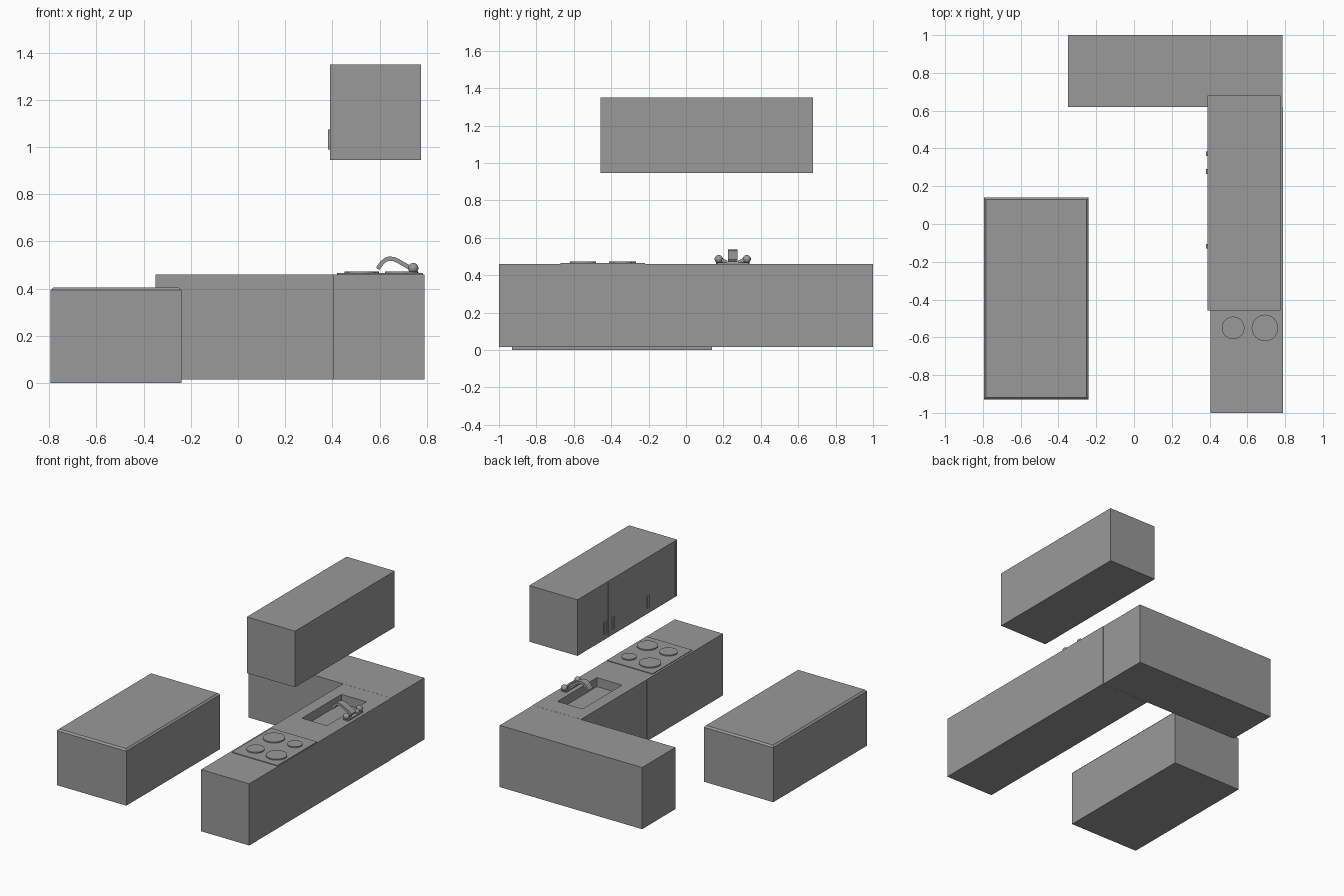
import bpy, bmesh, math
from mathutils import Matrix, Vector

if "Cube" in bpy.data.objects:
    bpy.data.objects.remove(bpy.data.objects["Cube"])

GREY = (0.32, 0.32, 0.32, 1)
grey = bpy.data.materials.new("plain grey")
grey.use_nodes = True
grey.diffuse_color = GREY
grey.node_tree.nodes["Principled BSDF"].inputs["Base Color"].default_value = GREY


def finish(name, bm):
    bmesh.ops.recalc_face_normals(bm, faces=bm.faces)
    mesh = bpy.data.meshes.new(name)
    bm.to_mesh(mesh)
    bm.free()
    mesh.materials.append(grey)
    obj = bpy.data.objects.new(name, mesh)
    bpy.context.collection.objects.link(obj)
    return obj


def box(name, x, y, z):
    """Box from (min, max) ranges on each axis."""
    bm = bmesh.new()
    bmesh.ops.create_cube(bm, size=1)
    for v in bm.verts:
        v.co = [(r[0] + r[1]) / 2 + c * (r[1] - r[0]) for r, c in zip((x, y, z), v.co)]
    return finish(name, bm)


def activate(obj):
    bpy.ops.object.select_all(action='DESELECT')
    bpy.context.view_layer.objects.active = obj
    obj.select_set(True)


def smooth(obj):
    activate(obj)
    bpy.ops.object.shade_smooth_by_angle(angle=math.radians(35))


def cone(name, start, end, r1, r2, sides=16):
    """Round tapered solid running from start to end."""
    start, end = Vector(start), Vector(end)
    axis = end - start
    turn = axis.to_track_quat('Z', 'Y').to_matrix().to_4x4()
    bm = bmesh.new()
    bmesh.ops.create_cone(bm, cap_ends=True, segments=sides, radius1=r1, radius2=r2,
                          depth=axis.length,
                          matrix=Matrix.Translation((start + end) / 2) @ turn)
    obj = finish(name, bm)
    smooth(obj)
    return obj


def cut(target, x, y, z):
    cutter = box("cutter", x, y, z)
    cutter.hide_render = True
    mod = target.modifiers.new("cut", 'BOOLEAN')
    mod.operation = 'DIFFERENCE'
    mod.solver = 'EXACT'
    mod.object = cutter
    activate(target)
    bpy.ops.object.modifier_apply(modifier=mod.name)
    bpy.data.objects.remove(cutter)


# Island with a chamfered top
island = box("island", (-0.795, -0.24), (-0.93, 0.14), (0, 0.405))
bm = bmesh.new()
bm.from_mesh(island.data)
top = max(bm.faces, key=lambda f: f.calc_center_median().z)
bmesh.ops.inset_region(bm, faces=[top], thickness=0.016)
for v in bm.verts:
    if v.co.z > 0.4 and not any(v is w for w in top.verts):
        v.co.z = 0.393
bm.to_mesh(island.data)
bm.free()

# Counters forming an L
box("back_counter", (-0.35, 0.787), (0.62, 1.0), (0.015, 0.46))
counter = box("side_counter", (0.405, 0.79), (-1.0, 0.619), (0.015, 0.46))
cut(counter, (0.3, 0.415), (-0.134, -0.127), (0, 0.452))
cut(counter, (0.49, 0.69), (0.03, 0.48), (0.395, 0.6))

# Wall cabinet with door gaps and handles
cabinet = box("wall_cabinet", (0.39, 0.775), (-0.457, 0.68), (0.945, 1.35))
for y in (0.328, -0.435):
    cut(cabinet, (0.3, 0.398), (y - 0.003, y + 0.003), (0.955, 1.34))
for i, y in enumerate((0.373, 0.278, -0.118)):
    handle = box(f"door_handle_{i + 1}", (0.381, 0.391), (y - 0.012, y + 0.012), (0.99, 1.075))
    cut(handle, (0.388, 0.4), (y - 0.1, y + 0.1), (1.003, 1.062))

# Cooktop with four burners
box("cooktop", (0.42, 0.785), (-0.67, -0.22), (0.455, 0.465))
for i, (x, y, r) in enumerate(((0.525, -0.34, 0.073), (0.693, -0.34, 0.05),
                               (0.525, -0.55, 0.06), (0.693, -0.55, 0.07))):
    cone(f"burner_{i + 1}", (x, y, 0.462), (x, y, 0.473), r, r, 24)

# Faucet spout: a bent flat bar
path = [Vector(p) for p in ((0.745, 0.477), (0.715, 0.496), (0.68, 0.516), (0.66, 0.525),
                            (0.642, 0.527), (0.625, 0.522), (0.61, 0.508), (0.592, 0.484))]
bm = bmesh.new()
rings = []
for i, p in enumerate(path):
    d = (path[min(i + 1, len(path) - 1)] - path[max(i - 1, 0)]).normalized()
    n = Vector((-d.y, d.x)) * 0.009
    rings.append([bm.verts.new((p.x + s * n.x, 0.25 + w, p.y + s * n.y))
                  for s, w in ((1, 0.025), (1, -0.025), (-1, -0.025), (-1, 0.025))])
for a, b in zip(rings, rings[1:]):
    for k in range(4):
        bm.faces.new((a[k], a[k - 1], b[k - 1], b[k]))
bm.faces.new(rings[0])
bm.faces.new(rings[-1])
smooth(finish("faucet_spout", bm))

# Faucet base and two knobs
box("faucet_base", (0.722, 0.765), (0.165, 0.335), (0.458, 0.468))
for side, s in (("front", -1), ("back", 1)):
    y = 0.25 + s * 0.075
    bm = bmesh.new()
    bmesh.ops.create_uvsphere(bm, u_segments=16, v_segments=10, radius=0.022,
                              matrix=Matrix.Translation((0.743, y, 0.486)))
    smooth(finish(f"{side}_knob", bm))
    cone(f"{side}_knob_stem", (0.743, y, 0.484), (0.743, 0.25 + s * 0.03, 0.468), 0.016, 0.009)
    cone(f"{side}_knob_foot", (0.743, y, 0.458), (0.743, y, 0.475), 0.016, 0.012)
